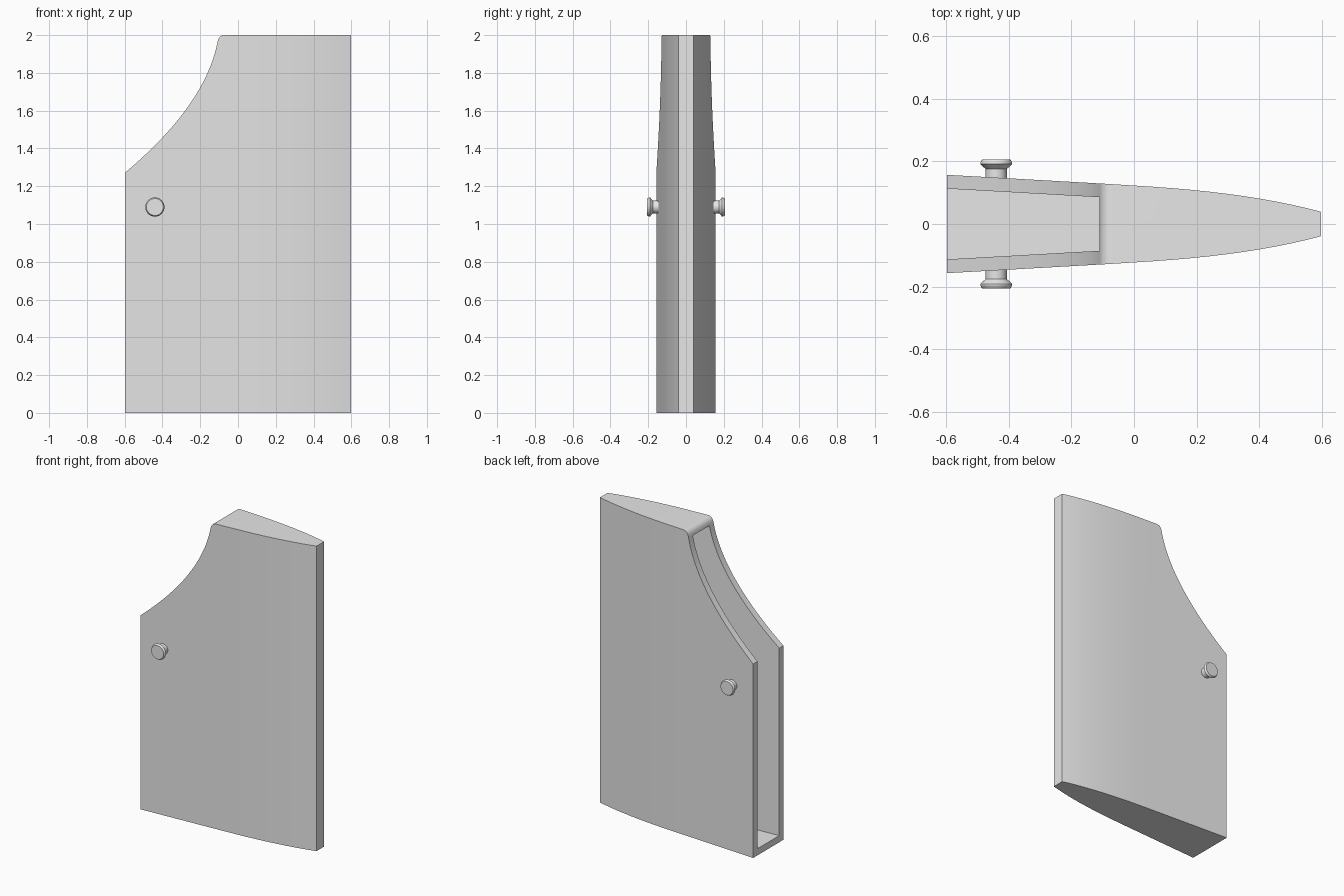
import bpy, bmesh, math
from mathutils import Vector, Matrix

if "Cube" in bpy.data.objects:
    bpy.data.objects.remove(bpy.data.objects["Cube"])

grey = bpy.data.materials.new("plain grey")
grey.diffuse_color = (0.8, 0.8, 0.8, 1)
grey.use_nodes = True
grey.node_tree.nodes["Principled BSDF"].inputs["Base Color"].default_value = grey.diffuse_color


def finish(bm, name):
    bmesh.ops.recalc_face_normals(bm, faces=bm.faces)
    mesh = bpy.data.meshes.new(name)
    bm.to_mesh(mesh)
    bm.free()
    obj = bpy.data.objects.new(name, mesh)
    bpy.context.collection.objects.link(obj)
    mesh.materials.append(grey)
    return obj


def prism(name, points, shift):
    """Extrude a closed outline of 3D points along a vector."""
    bm = bmesh.new()
    face = bm.faces.new([bm.verts.new(p) for p in points])
    new = bmesh.ops.extrude_face_region(bm, geom=[face])["geom"]
    bmesh.ops.translate(bm, vec=shift, verts=[v for v in new if isinstance(v, bmesh.types.BMVert)])
    return finish(bm, name)


def select_only(obj):
    bpy.ops.object.select_all(action='DESELECT')
    obj.select_set(True)
    bpy.context.view_layer.objects.active = obj


def bezier(p0, p1, p2, n):
    p0, p1, p2 = map(Vector, (p0, p1, p2))
    return [p0 * (1 - t) ** 2 + p1 * 2 * t * (1 - t) + p2 * t * t
            for t in (i / n for i in range(n + 1))]


def plan(side, z):
    """Mirror one side of the plan into a closed outline at height z."""
    return [(x, y, z) for x, y in side] + [(x, -y, z) for x, y in reversed(side)]


# Tapered sleeve: straight flank, curving in to a blunt edge
outer = [(-0.597, 0.157), (-0.1, 0.129)]
outer += [tuple(p) for p in bezier((0.06, 0.119), (0.38, 0.098), (0.597, 0.039), 10)]
sleeve = prism("sleeve", plan(outer, 0), (0, 0, 2))

# Hollow inside, open towards -x
wall = 0.044
inner = [(-0.8, 0.125)] + [(x, y - wall) for x, y in outer if x < 0.5]
cavity = prism("cavity_cutter", plan(inner, wall), (0, 0, 2 - 2 * wall))

# Concave sweep with a small rounded lip at the top
sweep = [(-0.72, 1.169)] + [tuple(p) for p in bezier((-0.6, 1.27), (-0.173, 1.628), (-0.108, 1.965), 24)]
sweep += [tuple(p) for p in bezier((-0.108, 1.965), (-0.1, 2.0), (-0.07, 2.0), 6)][1:]
sweep += [(-0.07, 2.1), (-0.72, 2.1)]
notch = prism("sweep_cutter", [(x, -0.4, z) for x, z in sweep], (0, 0.8, 0))

for cutter in (cavity, notch):
    cutter.hide_render = True
    mod = sleeve.modifiers.new(cutter.name, 'BOOLEAN')
    mod.operation = 'DIFFERENCE'
    mod.solver = 'EXACT'
    mod.object = cutter
    select_only(sleeve)
    bpy.ops.object.modifier_apply(modifier=mod.name)
    bpy.data.objects.remove(cutter)
select_only(sleeve)
bpy.ops.object.shade_smooth_by_angle(angle=math.radians(25))

# Flared studs on both flanks: (radius, distance from the centre plane)
stud = [(0, 0.125), (0.034, 0.125), (0.034, 0.176), (0.051, 0.191), (0.051, 0.196), (0.045, 0.206), (0, 0.206)]
for side, label in ((-1, "front"), (1, "back")):
    bm = bmesh.new()
    verts = [bm.verts.new((r, side * d, 0)) for r, d in stud]
    edges = [bm.edges.new(pair) for pair in zip(verts, verts[1:])]
    bmesh.ops.spin(bm, geom=verts + edges, cent=(0, 0, 0), axis=(0, 1, 0),
                   angle=math.tau, steps=32, use_duplicate=False)
    bmesh.ops.remove_doubles(bm, verts=bm.verts, dist=1e-5)
    bmesh.ops.transform(bm, matrix=Matrix.Translation((-0.44, 0, 1.09)), verts=bm.verts)
    select_only(finish(bm, label + "_stud"))
    bpy.ops.object.shade_smooth_by_angle(angle=math.radians(25))
